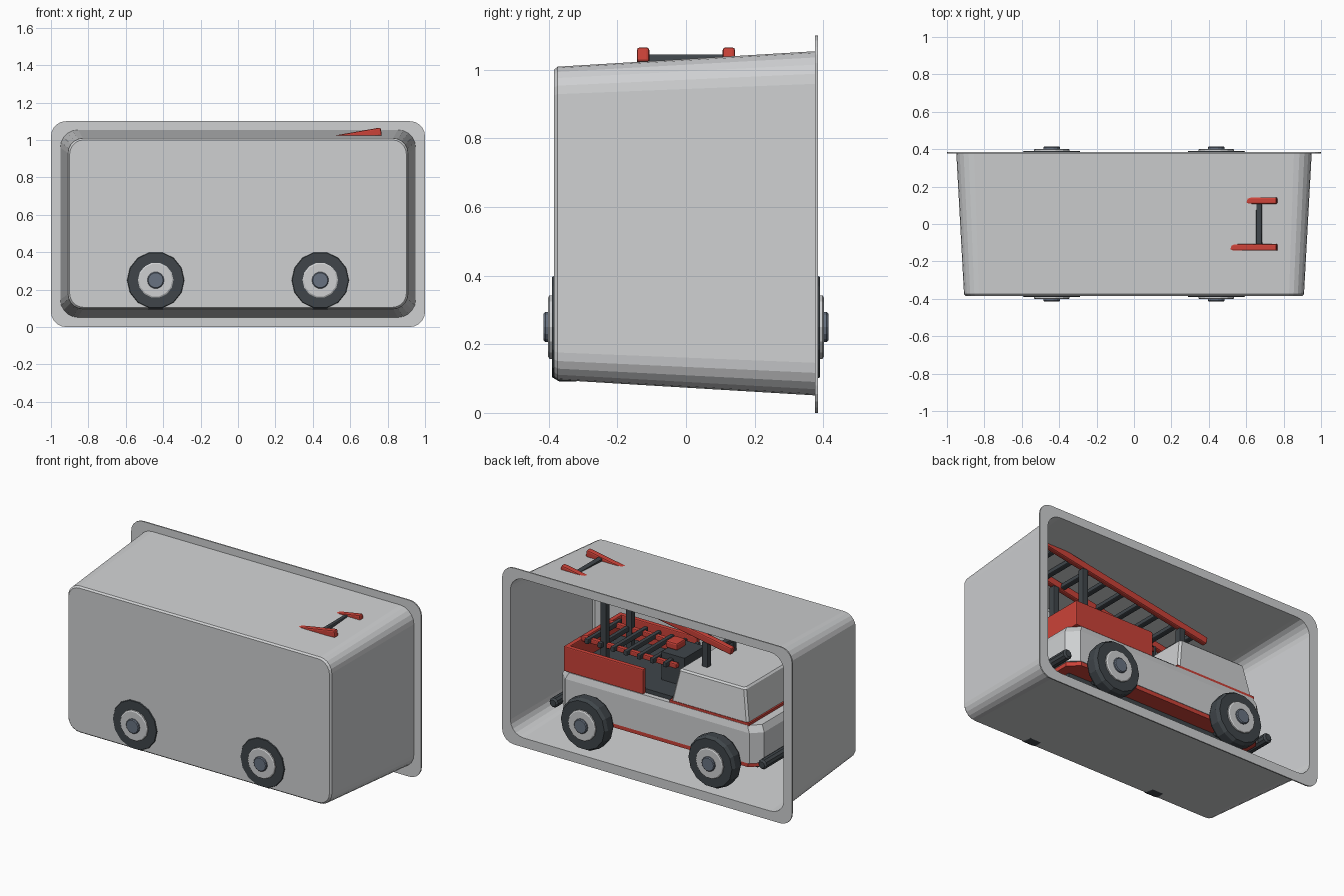
import bpy, bmesh, math
from mathutils import Matrix, Vector

if "Cube" in bpy.data.objects:
    bpy.data.objects.remove(bpy.data.objects["Cube"])


def mat(name, rgb):
    m = bpy.data.materials.new(name)
    m.diffuse_color = (*rgb, 1)
    m.use_nodes = True
    m.node_tree.nodes["Principled BSDF"].inputs["Base Color"].default_value = m.diffuse_color
    return m


GREY = mat("light_grey", (0.62, 0.63, 0.64))
RED = mat("red", (0.60, 0.055, 0.04))
DARK = mat("charcoal", (0.05, 0.06, 0.068))
STEEL = mat("blue_grey", (0.14, 0.17, 0.22))


def finish(name, bm, material):
    bmesh.ops.recalc_face_normals(bm, faces=bm.faces)
    me = bpy.data.meshes.new(name)
    bm.to_mesh(me)
    bm.free()
    me.materials.append(material)
    ob = bpy.data.objects.new(name, me)
    bpy.context.collection.objects.link(ob)
    return ob


def bridge(bm, a, b):
    n = len(a)
    for i in range(n):
        bm.faces.new((a[i], a[(i + 1) % n], b[(i + 1) % n], b[i]))


def box(name, lo, hi, material, bevel=0.0, tilt=0.0):
    """Box between two corners, tilted about y around its centre."""
    lo, hi = Vector(lo), Vector(hi)
    bm = bmesh.new()
    bmesh.ops.create_cube(bm, size=1)
    bmesh.ops.scale(bm, vec=hi - lo, verts=bm.verts)
    if bevel:
        bmesh.ops.bevel(bm, geom=bm.edges[:], offset=bevel, segments=2,
                        profile=0.5, affect='EDGES')
    bmesh.ops.transform(bm, verts=bm.verts,
                        matrix=Matrix.Translation((lo + hi) / 2) @ Matrix.Rotation(-tilt, 4, 'Y'))
    return finish(name, bm, material)


def lathe_y(name, profile, centre, material, n=14, side=1):
    """Spin (radius, y) points round the y axis."""
    bm = bmesh.new()
    rings = []
    for r, y in profile:
        rings.append([bm.verts.new((centre[0] + r * math.cos(2 * math.pi * i / n), side * y + centre[1],
                                    centre[2] + r * math.sin(2 * math.pi * i / n))) for i in range(n)])
    for a, b in zip(rings, rings[1:]):
        bridge(bm, a, b)
    bm.faces.new(rings[0])
    bm.faces.new(rings[-1])
    return finish(name, bm, material)


def rounded_loop(bm, hx, z0, z1, r, y, seg=5):
    """Rounded rectangle in the xz plane."""
    cz, hz = (z0 + z1) / 2, (z1 - z0) / 2
    pts = []
    for k, (sx, sz) in enumerate(((1, 1), (-1, 1), (-1, -1), (1, -1))):
        for i in range(seg + 1):
            a = math.pi / 2 * (k + i / seg)
            pts.append(bm.verts.new((sx * (hx - r) + r * math.cos(a), y,
                                     cz + sz * (hz - r) + r * math.sin(a))))
    return pts


def plan_prism(name, levels, chamfer, material):
    """Stack of chamfered rectangles: (x0, x1, half width, z)."""
    bm = bmesh.new()
    rings = []
    c = chamfer
    for x0, x1, h, z in levels:
        p = [(x0 + c, -h), (x1 - c, -h), (x1, -h + c), (x1, h - c),
             (x1 - c, h), (x0 + c, h), (x0, h - c), (x0, -h + c)]
        rings.append([bm.verts.new((x, y, z)) for x, y in p])
    for a, b in zip(rings, rings[1:]):
        bridge(bm, a, b)
    bm.faces.new(rings[0])
    bm.faces.new(rings[-1])
    return finish(name, bm, material)


# Tray: thin tapered shell, closed at the front, flange round the open back
bm = bmesh.new()
steps = [(0.890, 0.115, 0.990, 0.070, -0.376), (0.902, 0.103, 1.002, 0.075, -0.366),
         (0.943, 0.058, 1.047, 0.090, 0.384),
         (1.0, 0.0, 1.10, 0.08, 0.384), (1.0, 0.0, 1.10, 0.08, 0.376),
         (0.950, 0.051, 1.054, 0.095, 0.376),
         (0.909, 0.096, 1.009, 0.080, -0.374), (0.900, 0.105, 1.000, 0.075, -0.385)]
loops = [rounded_loop(bm, *s) for s in steps]
for a, b in zip(loops, loops[1:]):
    bridge(bm, a, b)
bm.faces.new(loops[0])
bm.faces.new(loops[-1])
finish("tray", bm, GREY)

# Wheels: tyre, rim and hub cap
for x, end in ((-0.44, "front"), (0.44, "rear")):
    for s, hand in ((-1, "right"), (1, "left")):
        tag = end + "_" + hand
        c = (x, 0, 0.25)
        lathe_y("tyre_" + tag, [(0.13, 0.295), (0.15, 0.30), (0.162, 0.32), (0.162, 0.37),
                                (0.150, 0.39)], c, DARK, 14, s)
        lathe_y("rim_" + tag, [(0.095, 0.38), (0.095, 0.398), (0.088, 0.402)], c, GREY, 14, s)
        lathe_y("hub_cap_" + tag, [(0.045, 0.39), (0.045, 0.41), (0.040, 0.415)], c, STEEL, 14, s)
    lathe_y("axle_" + end, [(0.03, -0.31), (0.03, 0.31)], (x, 0, 0.25), DARK, 10)

# Chassis, lower trim, body and belt trim
box("chassis", (-0.62, -0.18, 0.19), (0.62, 0.18, 0.25), DARK)
plan_prism("lower_trim", [(-0.69, 0.68, 0.287, 0.235), (-0.69, 0.68, 0.287, 0.262)], 0.06, RED)
plan_prism("body", [(-0.70, 0.69, 0.29, 0.26), (-0.70, 0.69, 0.29, 0.45),
                    (-0.68, 0.67, 0.28, 0.49)], 0.06, GREY)
box("belt_trim", (-0.63, -0.278, 0.488), (-0.08, 0.278, 0.505), RED)

# Bumpers
for x, end in ((-0.725, "front"), (0.715, "rear")):
    lathe_y("bumper_" + end, [(0.02, -0.29), (0.03, -0.28), (0.03, 0.28), (0.02, 0.29)],
            (x, 0, 0.275), DARK, 10)

# Cab with sloping windscreen
plan_prism("cab", [(-0.62, -0.09, 0.275, 0.503), (-0.585, -0.125, 0.25, 0.69),
                   (-0.575, -0.135, 0.24, 0.70)], 0.012, GREY)

# Rear bed: floor and raised walls
box("bed_floor", (-0.08, -0.25, 0.485), (0.63, 0.25, 0.515), DARK)
for s, hand in ((-1, "right"), (1, "left")):
    box("bed_wall_" + hand, (0.10, s * 0.265 - 0.015, 0.49), (0.65, s * 0.265 + 0.015, 0.645), RED, 0.006)
box("bed_wall_rear", (0.62, -0.28, 0.49), (0.65, 0.28, 0.645), RED, 0.006)

# Low rack across the bed
for s, hand in ((-1, "right"), (1, "left")):
    box("rack_rail_" + hand, (-0.03, s * 0.125 - 0.015, 0.63), (0.63, s * 0.125 + 0.015, 0.66), RED, 0.006)
for i in range(7):
    x = 0.03 + i * 0.09
    box("rack_bar_%d" % i, (x - 0.013, -0.17, 0.637), (x + 0.013, 0.17, 0.667), DARK, 0.005)
box("rack_mount", (-0.06, -0.1, 0.515), (0.10, 0.1, 0.69), DARK)
box("beacon", (0.03, -0.045, 0.69), (0.11, 0.045, 0.735), RED, 0.01)

# Posts carrying the raised ladder
for x, z0, z1, end in ((-0.23, 0.69, 0.85, "front"), (0.47, 0.515, 0.97, "rear")):
    for s, hand in ((-1, "right"), (1, "left")):
        box("post_%s_%s" % (end, hand), (x - 0.02, s * 0.125 - 0.02, z0),
            (x + 0.02, s * 0.125 + 0.02, z1), DARK, 0.005)

# Raised ladder, climbing to the rear
TILT = math.atan(0.175)
MID = Vector((0.178, 0, 0.942))
for s, hand in ((-1, "right"), (1, "left")):
    box("ladder_rail_" + hand, (MID.x - 0.597, s * 0.125 - 0.018, MID.z - 0.022),
        (MID.x + 0.597, s * 0.125 + 0.018, MID.z + 0.022), RED, 0.008, TILT)
for i in range(9):
    x = -0.33 + i * 0.125
    z = MID.z + 0.175 * (x - MID.x)
    box("ladder_rung_%d" % i, (x - 0.015, -0.13, z - 0.015), (x + 0.015, 0.13, z + 0.015), DARK, 0.005, TILT)
